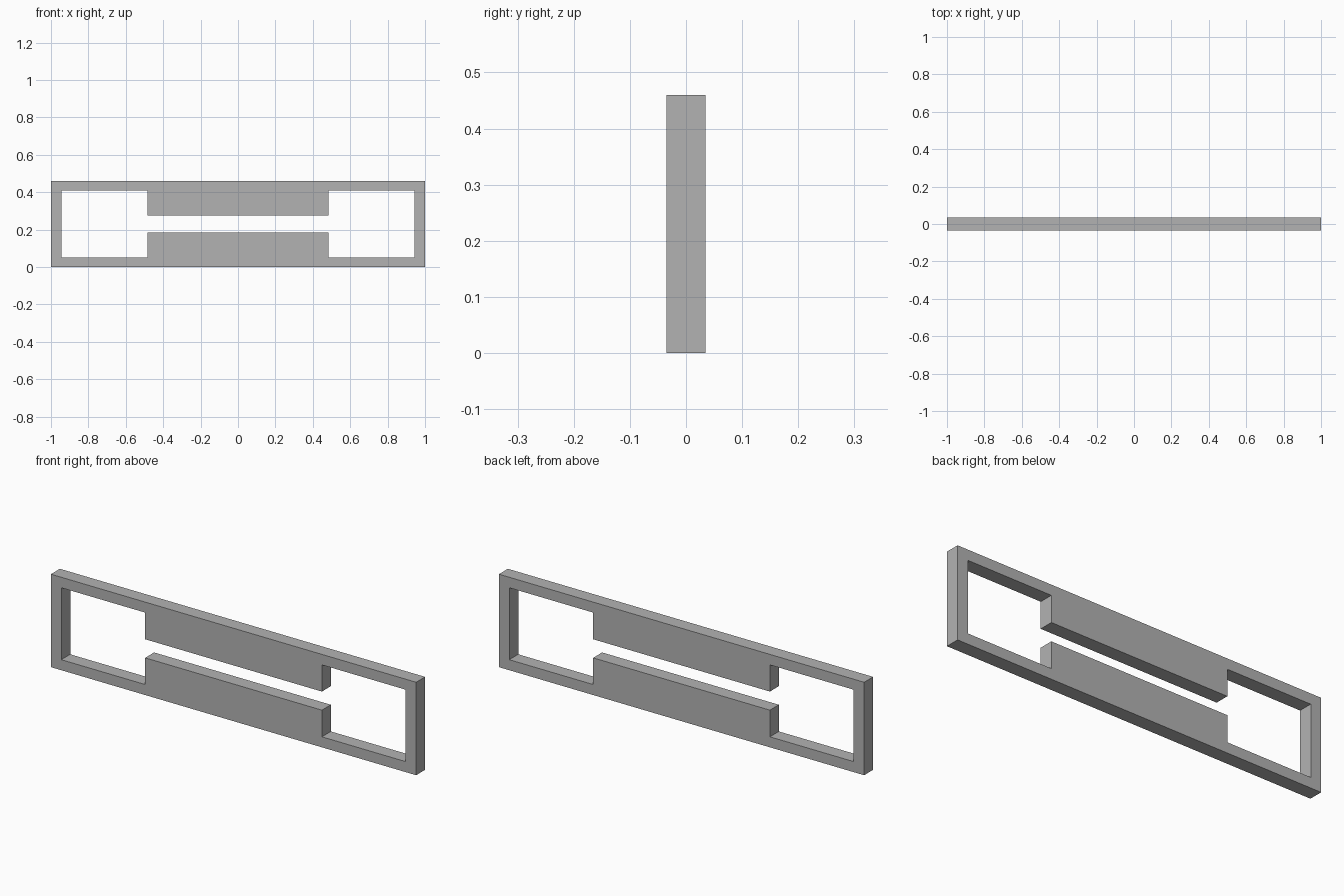
import bpy
import bmesh

cube = bpy.data.objects.get("Cube")
if cube:
    bpy.data.objects.remove(cube, do_unlink=True)

HEIGHT, DEPTH = 0.46, 0.07
MID = HEIGHT / 2

grey = bpy.data.materials.new("plain grey")
grey.use_nodes = True
colour = (0.45, 0.45, 0.45, 1)
grey.diffuse_color = colour
grey.node_tree.nodes["Principled BSDF"].inputs["Base Color"].default_value = colour


def prism(name, outline, depth):
    """Extrude an (x, z) outline along y, centred on y = 0."""
    bm = bmesh.new()
    face = bm.faces.new([bm.verts.new((x, -depth / 2, z)) for x, z in outline])
    result = bmesh.ops.extrude_face_region(bm, geom=[face])
    verts = [v for v in result["geom"] if isinstance(v, bmesh.types.BMVert)]
    bmesh.ops.translate(bm, verts=verts, vec=(0, depth, 0))
    bmesh.ops.recalc_face_normals(bm, faces=bm.faces)
    mesh = bpy.data.meshes.new(name)
    bm.to_mesh(mesh)
    bm.free()
    mesh.materials.append(grey)
    obj = bpy.data.objects.new(name, mesh)
    bpy.context.collection.objects.link(obj)
    return obj


# Flat rectangular plate
plate = prism("slotted_plate", [(-1, 0), (1, 0), (1, HEIGHT), (-1, HEIGHT)], DEPTH)

# Opening: two wide windows joined by a narrow slot
quarter = [(0.484, 0.046), (0.484, 0.178), (0.943, 0.178)]
upper = [(-x, z) for x, z in reversed(quarter)] + quarter
outline = upper + [(x, -z) for x, z in reversed(upper)]
cutter = prism("opening_cutter", [(x, MID + z) for x, z in outline], DEPTH * 3)
cutter.hide_render = True
cutter.hide_viewport = True

cut = plate.modifiers.new("opening", 'BOOLEAN')
cut.operation = 'DIFFERENCE'
cut.solver = 'EXACT'
cut.object = cutter
